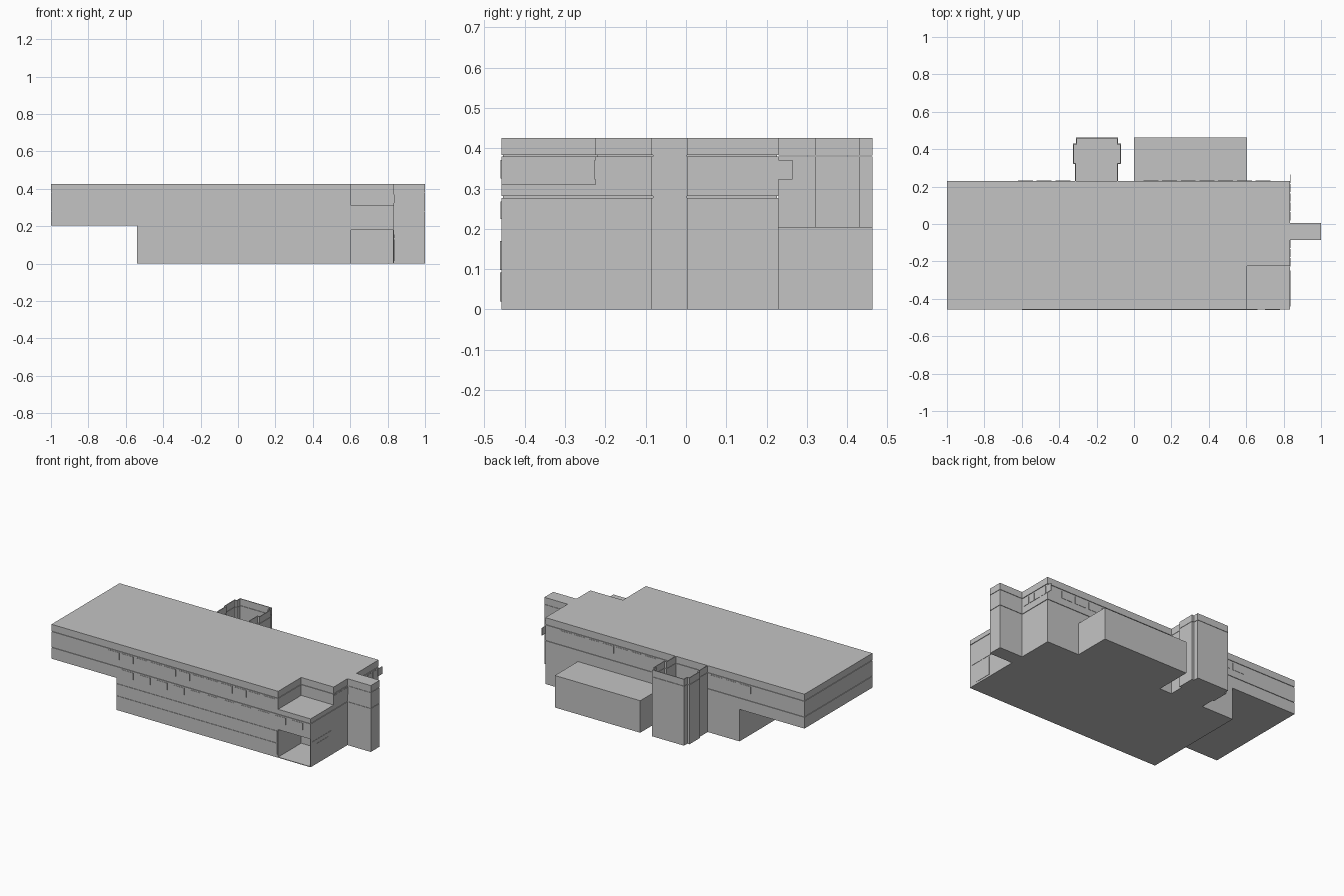
import bpy
import bmesh

cube = bpy.data.objects.get("Cube")
if cube:
    bpy.data.objects.remove(cube, do_unlink=True)

grey = bpy.data.materials.new("concrete_grey")
grey.use_nodes = True
colour = (0.55, 0.55, 0.55, 1)
grey.diffuse_color = colour
for node in grey.node_tree.nodes:
    if node.type == "BSDF_PRINCIPLED":
        node.inputs["Base Color"].default_value = colour


def finish(name, bm):
    mesh = bpy.data.meshes.new(name)
    bm.to_mesh(mesh)
    bm.free()
    mesh.materials.append(grey)
    obj = bpy.data.objects.new(name, mesh)
    bpy.context.collection.objects.link(obj)
    return obj


def prism(name, outline, z0, z1):
    """Extrude a closed plan outline between two heights."""
    bm = bmesh.new()
    face = bm.faces.new([bm.verts.new((x, y, z0)) for x, y in outline])
    up = bmesh.ops.extrude_face_region(bm, geom=[face])
    for v in up["geom"]:
        if isinstance(v, bmesh.types.BMVert):
            v.co.z = z1
    bmesh.ops.recalc_face_normals(bm, faces=bm.faces)
    return finish(name, bm)


def box(name, x0, x1, y0, y1, z0, z1):
    return prism(name, [(x0, y0), (x1, y0), (x1, y1), (x0, y1)], z0, z1)


def wall_strip(name, path, z0, z1, thickness):
    """Thin upright wall along an open plan path."""
    bm = bmesh.new()
    low = [bm.verts.new((x, y, z0)) for x, y in path]
    high = [bm.verts.new((x, y, z1)) for x, y in path]
    for i in range(len(path) - 1):
        bm.faces.new((low[i], low[i + 1], high[i + 1], high[i]))
    obj = finish(name, bm)
    mod = obj.modifiers.new("thickness", "SOLIDIFY")
    mod.thickness = thickness
    mod.offset = -1
    mod.use_even_offset = True


WEST, EAST, FRONT, BACK = -1.0, 0.835, -0.458, 0.23
NOTCH_X, NOTCH_Y = 0.605, -0.225
STOREY = 0.205


def plan(west, notched, inset=0.0):
    w, e, f, b = west + inset, EAST - inset, FRONT + inset, BACK - inset
    if not notched:
        return [(w, f), (e, f), (e, b), (w, b)]
    nx, ny = NOTCH_X - inset, NOTCH_Y + inset
    return [(w, f), (nx, f), (nx, ny), (e, ny), (e, b), (w, b)]


# Ground floor with its open corner entrance
prism("ground_floor", plan(-0.54, True), 0, STOREY)
box("entrance_floor", NOTCH_X, EAST, FRONT, NOTCH_Y, 0, 0.004)
box("entrance_side_wall", EAST - 0.006, EAST, FRONT, NOTCH_Y, 0.004, 0.18)
box("entrance_lintel", NOTCH_X, EAST, FRONT, NOTCH_Y, 0.18, STOREY)
for z in (0.02, 0.098):
    box("front_cladding_strip", -0.538, 0.6, FRONT - 0.003, FRONT, z, z + 0.072)

# Upper floor bands separated by shadow grooves, with a corner terrace
bands = [("lower_band", STOREY, 0.277, False, 0),
         ("lower_groove", 0.277, 0.281, False, 0.004),
         ("terrace_band", 0.281, 0.31, False, 0),
         ("window_band", 0.31, 0.379, True, 0),
         ("upper_groove", 0.379, 0.383, True, 0.004),
         ("roof_band", 0.383, 0.425, True, 0)]
for name, z0, z1, notched, inset in bands:
    prism(name, plan(WEST, notched, inset), z0, z1)

# Stair tower on the end wall
for name, z0, z1, inset in (("stair_tower_base", 0, STOREY, 0),
                            ("stair_tower_lower", STOREY, 0.277, 0),
                            ("stair_tower_groove", 0.277, 0.281, 0.003),
                            ("stair_tower_upper", 0.281, 0.379, 0),
                            ("stair_tower_cap_groove", 0.379, 0.383, 0.003),
                            ("stair_tower_cap", 0.383, 0.425, 0)):
    box(name, EAST - 0.01, 1 - inset, -0.085 + inset, 0.005 - inset, z0, z1)

# Rear annex and open-topped rear tower
box("rear_annex", 0.0, NOTCH_X, BACK, 0.463, 0, STOREY)
tower = [(-0.085, BACK), (-0.085, 0.32), (-0.07, 0.32), (-0.07, 0.43),
         (-0.085, 0.43), (-0.085, 0.463), (-0.31, 0.463), (-0.31, 0.43),
         (-0.325, 0.43), (-0.325, 0.32), (-0.315, 0.32), (-0.315, BACK)]
prism("rear_tower_base", tower, 0, STOREY)
wall_strip("rear_tower_walls", tower, STOREY, 0.38, 0.005)
wall_strip("rear_tower_cap", tower, 0.382, 0.425, 0.005)

# End wall windows, door and canopy
T = 0.002
for start, count in ((-0.227, 3), (0.02, 5)):
    for i in range(count):
        y = start + i * 0.05
        box("end_window", EAST, EAST + T, y, y + 0.044, 0.323, 0.371)
box("stair_window", 1 - T, 1, -0.082, -0.006, 0.317, 0.358)
box("end_door", EAST, EAST + T, -0.4, -0.285, 0.013, 0.13)
box("door_canopy", EAST, EAST + T, -0.44, -0.248, 0.138, 0.157)


# Front and rear window rows
def window_row(name, wall, xs, width, z0, z1):
    y0, y1 = (FRONT - T, FRONT) if wall == FRONT else (BACK, BACK + T)
    for x in xs:
        box(name, x, x + width, y0, y1, z0, z1)


window_row("front_upper_window", FRONT, [-0.6 + i * 0.1 for i in range(12)],
           0.08, 0.325, 0.371)
window_row("front_lower_window", FRONT, [-0.5 + i * 0.12 for i in range(11)],
           0.08, 0.225, 0.268)
window_row("rear_upper_window", BACK, [0.05 + i * 0.1 for i in range(7)],
           0.08, 0.325, 0.371)
window_row("rear_west_window", BACK, [-0.62, -0.52, -0.42], 0.08, 0.325, 0.371)
